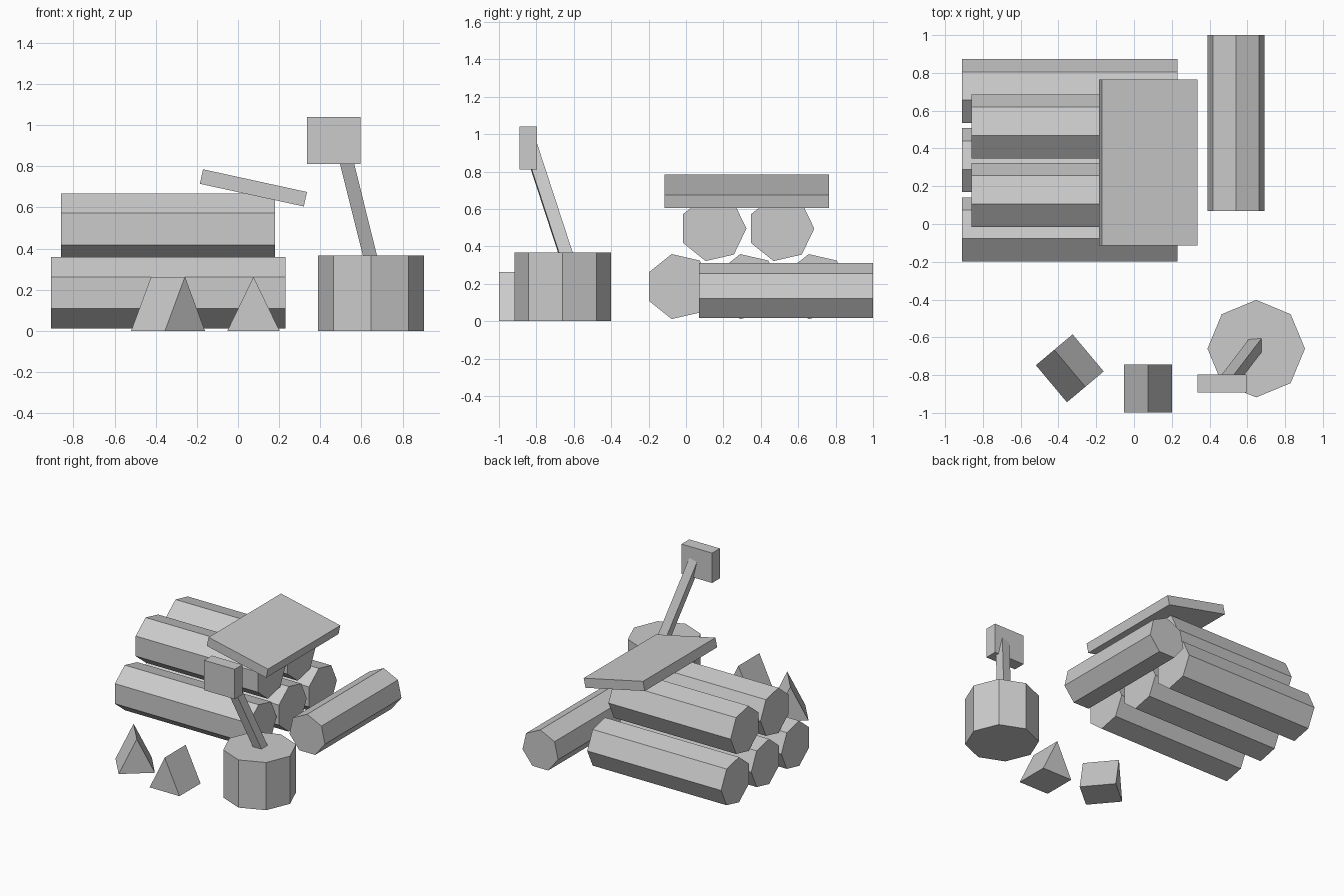
import bpy
from math import cos, sin, pi, radians
from mathutils import Vector, Matrix

if "Cube" in bpy.data.objects:
    bpy.data.objects.remove(bpy.data.objects["Cube"])


def prism(name, profile, length, matrix):
    """Extrude a 2D profile along local z, centred, then place it."""
    n = len(profile)
    verts = [(x, y, z) for z in (-length / 2, length / 2) for x, y in profile]
    faces = [tuple(reversed(range(n))), tuple(range(n, 2 * n))]
    faces += [(i, (i + 1) % n, n + (i + 1) % n, n + i) for i in range(n)]
    mesh = bpy.data.meshes.new(name)
    mesh.from_pydata(verts, [], faces)
    obj = bpy.data.objects.new(name, mesh)
    bpy.context.collection.objects.link(obj)
    obj.matrix_world = matrix
    return obj


def ngon(sides, r, start=0.0):
    return [(r * cos(start + 2 * pi * i / sides), r * sin(start + 2 * pi * i / sides))
            for i in range(sides)]


def rect(w, h):
    return [(-w / 2, -h / 2), (w / 2, -h / 2), (w / 2, h / 2), (-w / 2, h / 2)]


def at(x, y, z, rot=Matrix.Identity(4)):
    return Matrix.Translation((x, y, z)) @ rot


# profile (x, y) -> world (y, z), extruded along x
ALONG_X = Matrix(((0, 0, 1, 0), (1, 0, 0, 0), (0, 1, 0, 0), (0, 0, 0, 1)))
# profile (x, y) -> world (x, z), extruded along y
ALONG_Y = Matrix.Rotation(pi / 2, 4, 'X')

# stacked logs: three below, two on top
for i, y in enumerate((-0.037, 0.329, 0.695)):
    prism(f"bottom_log_{i + 1}", ngon(7, 0.178), 1.14, at(-0.34, y, 0.185, ALONG_X))
for i, y in enumerate((0.145, 0.508)):
    prism(f"top_log_{i + 1}", ngon(7, 0.178), 1.04, at(-0.34, y, 0.495, ALONG_X))

# loose log beside the stack
prism("loose_log", ngon(7, 0.155, pi / 2), 0.93, at(0.54, 0.535, 0.157, ALONG_Y))

# tilted plank leaning on the stack
prism("plank", rect(0.517, 0.88), 0.072,
      at(0.075, 0.325, 0.695, Matrix.Rotation(radians(12.3), 4, 'Y')))

# chopping stump
prism("stump", ngon(8, 0.258), 0.367, at(0.647, -0.66, 0.1835))

# axe: leaning handle sunk into the stump, upright head
tilt = Matrix.Rotation(radians(-14), 4, 'Y') @ Matrix.Rotation(radians(17.6), 4, 'X')
start, end = 0.28, 0.945
mid = (start + end) / 2
axis = tilt @ Vector((0, 0, 1))
pos = Vector((0.641, -0.645, 0.367)) + axis * ((mid - 0.367) / axis.z)
prism("axe_handle", rect(0.067, 0.07), (end - start) / axis.z, at(*pos, tilt))
prism("axe_head", rect(0.26, 0.094), 0.23, at(0.466, -0.844, 0.925))

# split wedges of firewood
wedge = [(-0.127, 0), (0.127, 0), (0, 0.263)]
prism("wedge_straight", wedge, 0.256, at(0.075, -0.871, 0, ALONG_Y))
prism("wedge_turned", wedge, 0.256,
      at(-0.34, -0.764, 0, Matrix.Rotation(radians(40), 4, 'Z') @ ALONG_Y))
